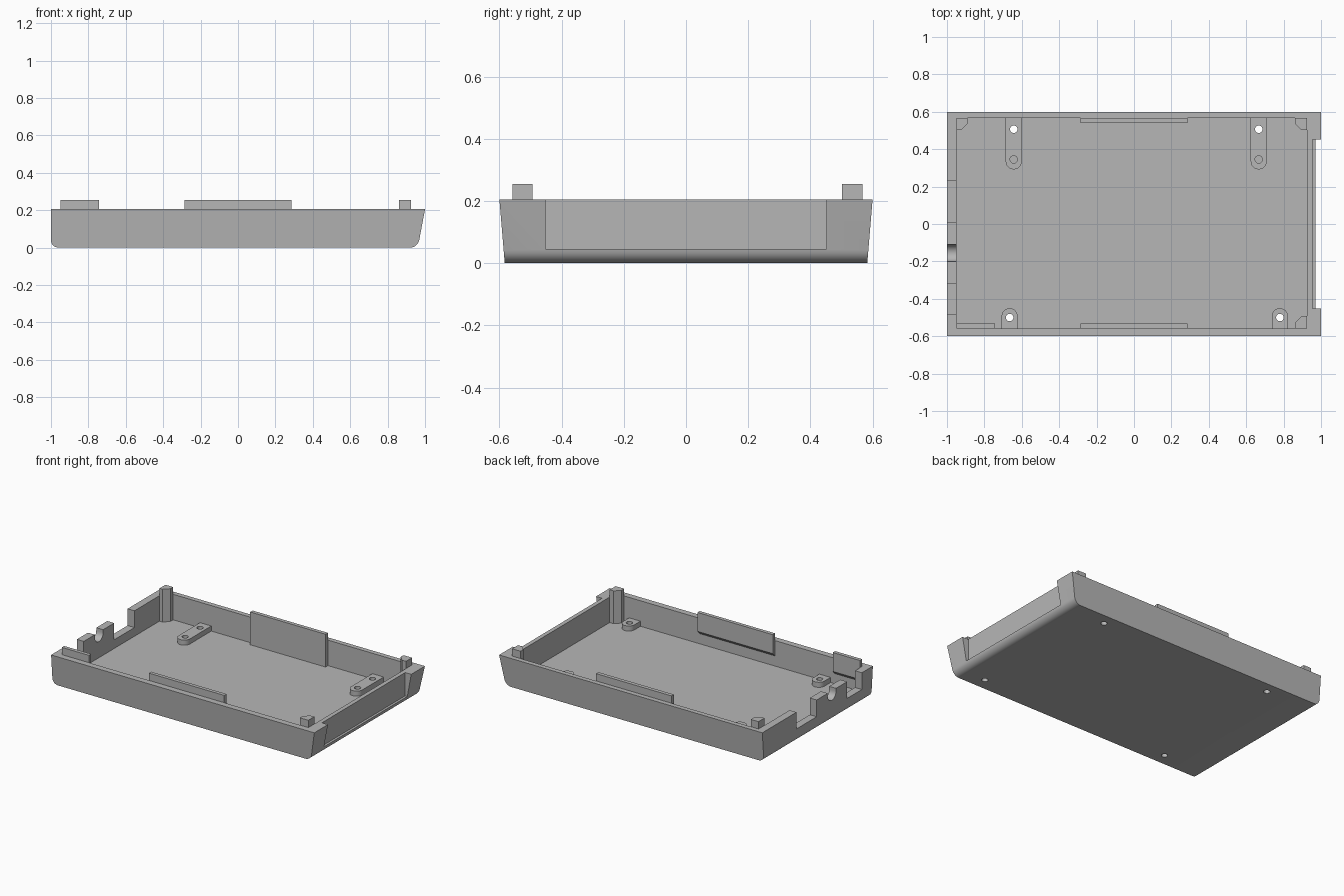
import bpy, bmesh, math
from mathutils import Vector

cube = bpy.data.objects.get("Cube")
if cube:
    bpy.data.objects.remove(cube, do_unlink=True)

grey = bpy.data.materials.new("plain grey")
grey.use_nodes = True
colour = (0.47, 0.47, 0.47, 1)
grey.diffuse_color = colour
grey.node_tree.nodes["Principled BSDF"].inputs["Base Color"].default_value = colour

RIM, TAB_TOP, FLOOR, PAD_TOP = 0.205, 0.255, 0.03, 0.065
IN_L, IN_R, IN_F, IN_B = -0.948, 0.925, -0.558, 0.567


def prism(name, points, axis, low, high):
    """Extrude a 2D outline along the x, y or z axis."""
    place = {"x": lambda a, b, d: (d, a, b),
             "y": lambda a, b, d: (a, d, b),
             "z": lambda a, b, d: (a, b, d)}[axis]
    bm = bmesh.new()
    base = bm.faces.new([bm.verts.new(place(a, b, low)) for a, b in points])
    new = bmesh.ops.extrude_face_region(bm, geom=[base])["geom"]
    shift = Vector(place(0, 0, high - low))
    bmesh.ops.translate(bm, verts=[v for v in new if isinstance(v, bmesh.types.BMVert)], vec=shift)
    bmesh.ops.recalc_face_normals(bm, faces=bm.faces)
    mesh = bpy.data.meshes.new(name)
    bm.to_mesh(mesh)
    bm.free()
    mesh.materials.append(grey)
    obj = bpy.data.objects.new(name, mesh)
    bpy.context.collection.objects.link(obj)
    return obj


def rect(a0, a1, b0, b1):
    return [(a0, b0), (a1, b0), (a1, b1), (a0, b1)]


def arc(cx, cy, r, start, end, steps):
    angles = [math.radians(start + (end - start) * i / steps) for i in range(steps + 1)]
    return [(cx + r * math.cos(t), cy + r * math.sin(t)) for t in angles]


def circle(cx, cy, r):
    return arc(cx, cy, r, 0, 360, 24)[:-1]


def cut(obj, cutters):
    """Subtract each cutter, bake the result and remove the cutters."""
    for c in cutters:
        c.hide_render = True
        mod = obj.modifiers.new("cut", "BOOLEAN")
        mod.operation, mod.solver, mod.object = "DIFFERENCE", "EXACT", c
    bpy.context.view_layer.update()
    graph = bpy.context.evaluated_depsgraph_get()
    mesh = bpy.data.meshes.new_from_object(obj.evaluated_get(graph))
    obj.modifiers.clear()
    obj.data = mesh
    for c in cutters:
        bpy.data.objects.remove(c, do_unlink=True)


def smooth(obj):
    bpy.ops.object.select_all(action="DESELECT")
    obj.select_set(True)
    bpy.context.view_layer.objects.active = obj
    bpy.ops.object.shade_smooth_by_angle(angle=math.radians(30))


# Tray shell: end profile with rounded bottom edges, sides leaning outwards
profile = (arc(-0.96, 0.04, 0.04, 180, 270, 8) + arc(0.92, 0.05, 0.05, 270, 350, 8)
           + [(1, RIM), (-1, RIM)])
tray = prism("tray", profile, "y", -1, 1)
for v in tray.data.vertices:
    v.co.y *= 0.583 + 0.017 * v.co.z / RIM

# Tray openings: cavity, end recess, cable notches and cable groove
cutters = [prism("cavity_cutter", rect(IN_L, IN_R, IN_F, IN_B), "z", FLOOR, 0.5),
           prism("recess_cutter", rect(0.954, 1.2, -0.452, 0.452), "z", 0.045, 0.5)]
for y0, y1 in ((0.01, 0.23), (-0.48, -0.32)):
    cutters.append(prism("notch_cutter", rect(y0, y1, 0.09, 0.5), "x", -1.1, IN_L + 0.02))
groove = arc(-0.155, 0.185, 0.045, 180, 360, 12) + [(-0.11, 0.5), (-0.2, 0.5)]
cutters.append(prism("groove_cutter", groove, "x", -1.1, IN_L + 0.02))

# Screw pads: rounded tabs growing from the long walls, with drilled holes
pads = (("back_pad_a", -0.643, IN_B, 0.335, (0.507, 0.345)),
        ("back_pad_b", 0.667, IN_B, 0.335, (0.507, 0.345)),
        ("front_pad_a", -0.665, IN_F, -0.493, (-0.5,)),
        ("front_pad_b", 0.78, IN_F, -0.493, (-0.5,)))
for name, x, wall, end, holes in pads:
    turn = -180 if wall > 0 else 180
    tip = arc(x, end, 0.043, 180, 180 - turn, 12)
    tip = tip if wall < 0 else arc(x, end, 0.043, 180, 360, 12)
    pad = prism(name, tip + [(x + 0.043, wall), (x - 0.043, wall)], "z", FLOOR, PAD_TOP)
    cut(pad, [prism("hole_cutter", circle(x, y, 0.02), "z", -0.1, 0.5) for y in holes])
    smooth(pad)
    cutters.append(prism("hole_cutter", circle(x, holes[0], 0.02), "z", -0.1, 0.5))
cut(tray, cutters)
smooth(tray)

# Corner posts: square posts with the inner corner cut off
for name, x, sx, w, y, sy in (("post_back_a", IN_L, 1, 0.058, IN_B, -1),
                              ("post_back_b", IN_R, -1, 0.065, IN_B, -1),
                              ("post_front_b", IN_R, -1, 0.065, IN_F, 1)):
    outline = [(0, 0), (w, 0), (w, 0.03), (w - 0.035, 0.065), (0, 0.065)]
    prism(name, [(x + sx * a, y + sy * b) for a, b in outline], "z", FLOOR, TAB_TOP)

# Snap tabs: the back one reaches the floor, the front ones taper into the wall
prism("back_tab", rect(-0.286, 0.286, IN_B - 0.026, IN_B), "z", FLOOR, TAB_TOP)
wedge = [(IN_F, TAB_TOP), (IN_F + 0.025, TAB_TOP), (IN_F + 0.025, 0.125), (IN_F, 0.1)]
prism("front_tab", wedge, "x", -0.286, 0.286)
prism("front_corner_tab", wedge, "x", IN_L, -0.742)
